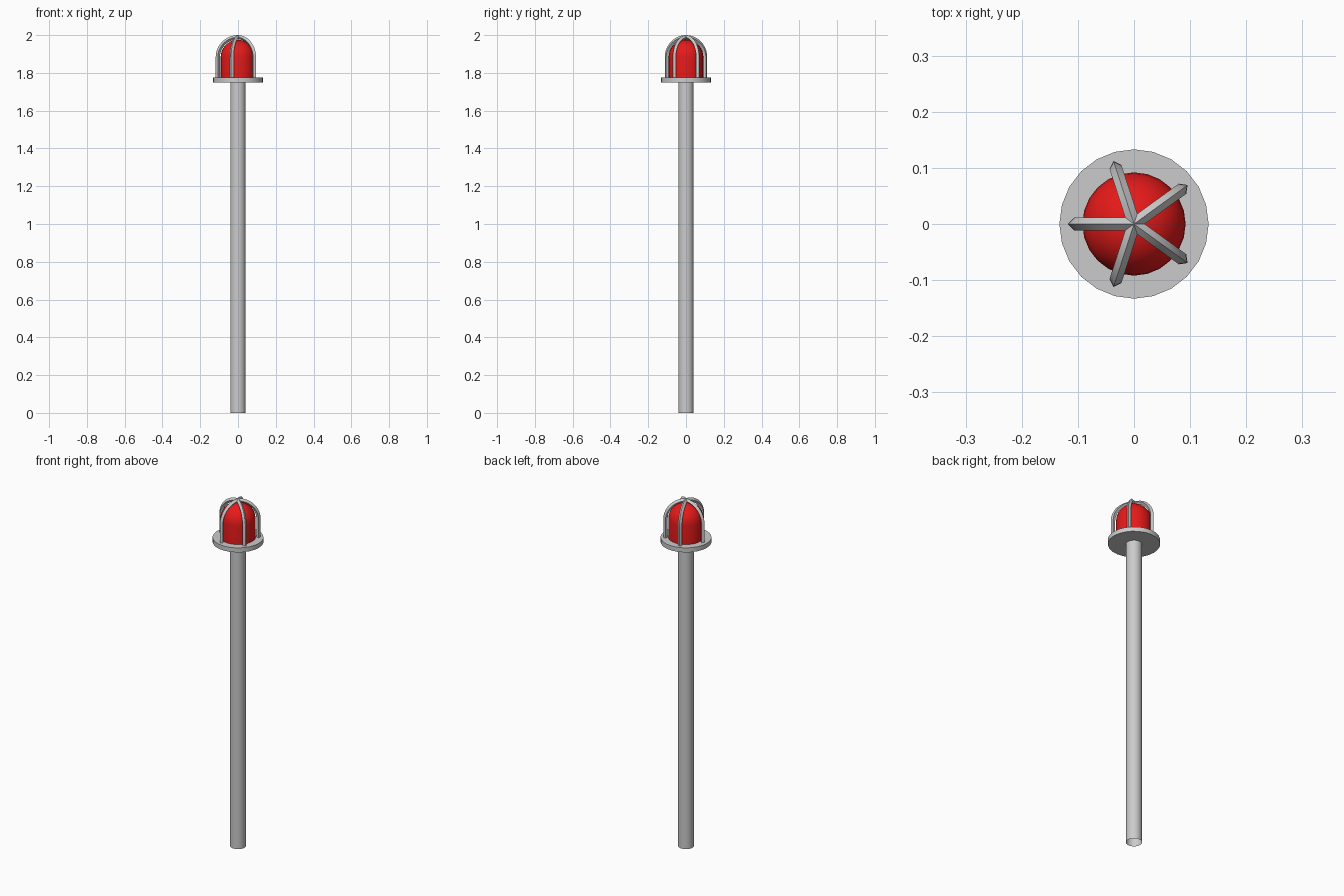
import bpy, bmesh
from math import sin, cos, pi, radians

if "Cube" in bpy.data.objects:
    bpy.data.objects.remove(bpy.data.objects["Cube"])

def lathe(name, profile, sides=24, color=None):
    """Spin an (r, z) profile round the z axis."""
    bm = bmesh.new()
    vs = [bm.verts.new((r, 0, z)) for r, z in profile]
    es = [bm.edges.new(p) for p in zip(vs, vs[1:])]
    bmesh.ops.spin(bm, geom=vs + es, axis=(0, 0, 1), cent=(0, 0, 0),
                   angle=2 * pi, steps=sides)
    bmesh.ops.remove_doubles(bm, verts=bm.verts, dist=1e-5)
    bmesh.ops.recalc_face_normals(bm, faces=bm.faces)
    return finish(name, bm, color)

def finish(name, bm, color=None):
    me = bpy.data.meshes.new(name)
    bm.to_mesh(me)
    bm.free()
    ob = bpy.data.objects.new(name, me)
    bpy.context.collection.objects.link(ob)
    if color:
        mat = bpy.data.materials.new(name + "_colour")
        mat.diffuse_color = color
        mat.use_nodes = True
        mat.node_tree.nodes["Principled BSDF"].inputs["Base Color"].default_value = mat.diffuse_color
        me.materials.append(mat)
    bpy.ops.object.select_all(action='DESELECT')
    ob.select_set(True)
    bpy.context.view_layer.objects.active = ob
    bpy.ops.object.shade_smooth_by_angle(angle=radians(40))
    return ob

# Open-ended pole
lathe("pole", [(0.041, 0), (0.041, 1.755)])

# Round base plate under the lamp
lathe("base_plate", [(0, 1.75), (0.133, 1.75), (0.133, 1.776), (0, 1.776)])

# Red domed lamp
R, ZC = 0.092, 1.883
dome = [(R * cos(i * pi / 16), ZC + R * sin(i * pi / 16)) for i in range(8)]
lathe("lamp_dome", [(R, 1.775)] + dome + [(0, ZC + R)], color=(0.8, 0.01, 0.01, 1))

# Five guard bars with a diamond section, bent over the lamp
BAR, CR, CZ = 0.0112, 0.107, 1.882
N = 10
for k in range(5):
    a = radians(36 + 72 * k)
    path = [(CR, 1.775, 0)] + [(CR * cos(t), CZ + CR * sin(t), t)
                               for t in (i * pi / 2 / N for i in range(N + 1))]
    bm = bmesh.new()
    rings = []
    for r, z, t in path:
        ring = []
        for out, side in ((BAR, 0), (0, BAR), (-BAR, 0), (0, -BAR)):
            rr, zz = r + out * cos(t), z + out * sin(t)
            ring.append(bm.verts.new((rr * cos(a) - side * sin(a),
                                      rr * sin(a) + side * cos(a), zz)))
        rings.append(ring)
    for p, q in zip(rings, rings[1:]):
        for j in range(4):
            bm.faces.new((p[j], p[(j + 1) % 4], q[(j + 1) % 4], q[j]))
    bmesh.ops.recalc_face_normals(bm, faces=bm.faces)
    ob = finish(f"guard_bar_{k + 1}", bm)
    ob.data.shade_smooth()
    bpy.ops.object.shade_smooth()
